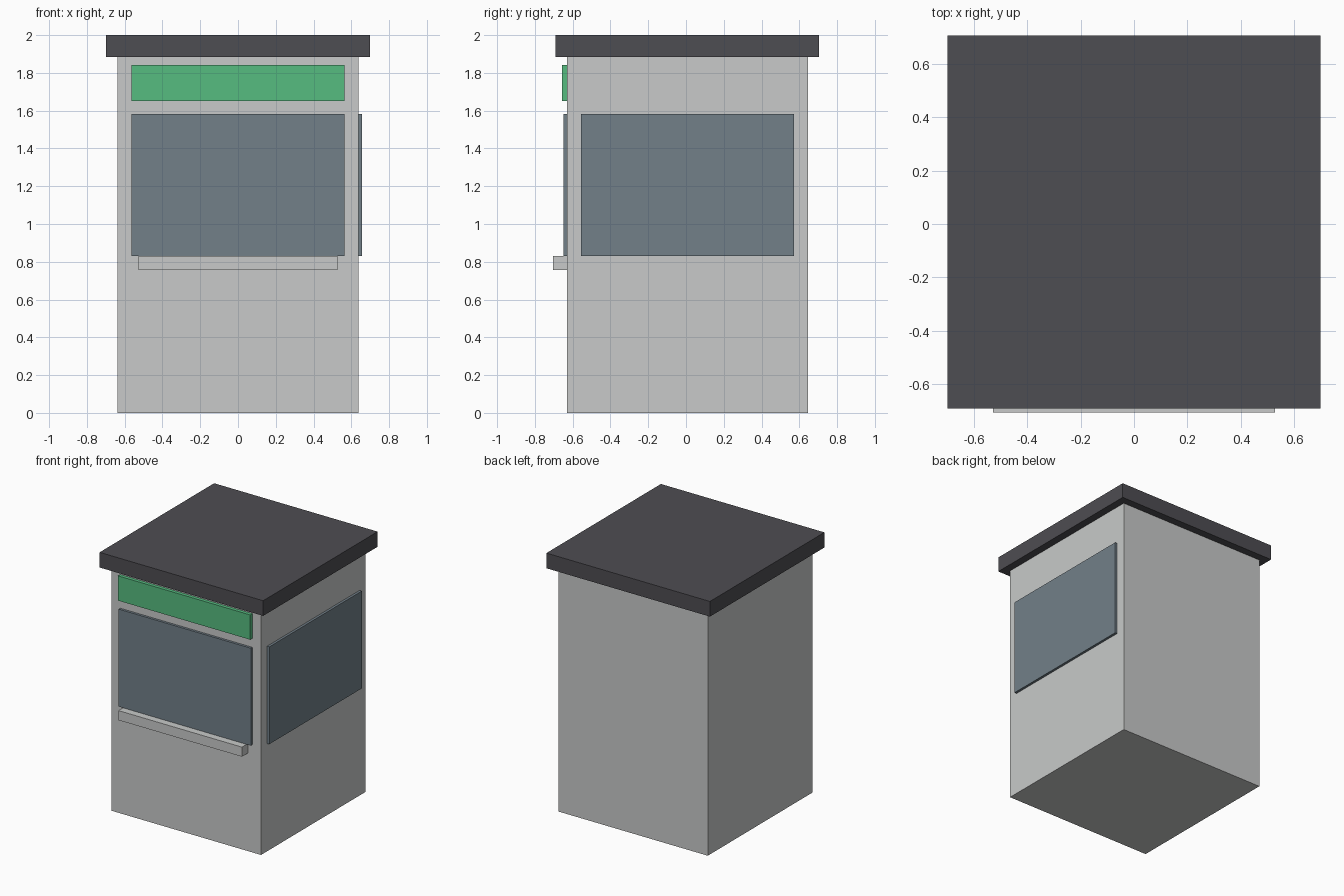
import bpy

cube = bpy.data.objects.get("Cube")
if cube:
    bpy.data.objects.remove(cube, do_unlink=True)


def material(name, r, g, b):
    m = bpy.data.materials.new(name)
    m.use_nodes = True
    m.diffuse_color = (r, g, b, 1)
    m.node_tree.nodes["Principled BSDF"].inputs["Base Color"].default_value = (r, g, b, 1)
    return m


def box(name, x, y, z, mat):
    """Box spanning the (min, max) range on each axis."""
    bpy.ops.mesh.primitive_cube_add(size=1, location=[sum(r) / 2 for r in (x, y, z)])
    ob = bpy.context.object
    ob.name = name
    ob.scale = [r[1] - r[0] for r in (x, y, z)]
    bpy.ops.object.transform_apply(location=False, rotation=False, scale=True)
    ob.data.materials.append(mat)
    return ob


wall = material("pale grey wall", 0.58, 0.59, 0.585)
glass = material("blue grey glass", 0.168, 0.216, 0.25)
green = material("green sign", 0.093, 0.503, 0.216)
dark = material("dark roof", 0.076, 0.074, 0.084)

MID = 0.0075           # centre of the booth in y, offset by the counter
HALF = 0.6375          # half width of the body
FRONT = MID - HALF
PANE = 0.5635          # half width of the windows and sign
PANE_Z = (0.831, 1.582)


def span(half, centre=0):
    return (centre - half, centre + half)


# Body and overhanging roof
box("body", span(HALF), span(HALF, MID), (0, 1.883), wall)
box("roof", span(0.6975), span(0.6975, MID), (1.883, 2), dark)

# Windows on the front and the left side
box("front_window", span(PANE), (FRONT - 0.019, FRONT), PANE_Z, glass)
box("side_window", (HALF, HALF + 0.019), span(PANE, MID), PANE_Z, glass)

# Sign panel and counter on the front
box("sign_panel", span(PANE), (FRONT - 0.027, FRONT), (1.651, 1.842), green)
box("counter", span(0.527), (FRONT - 0.075, FRONT), (0.757, 0.831), wall)
